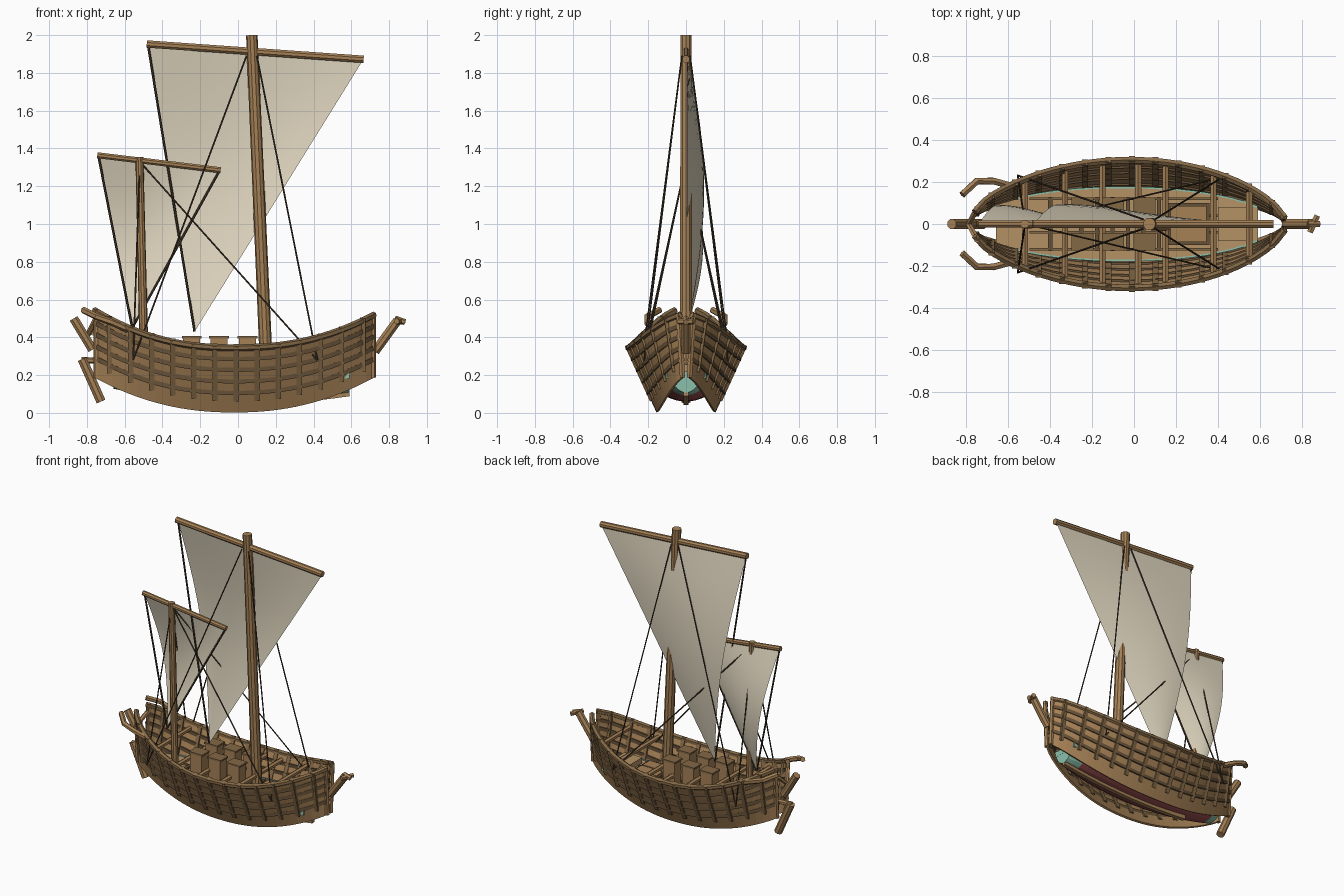
import bpy, bmesh
from math import sin, cos, pi
from mathutils import Vector, Matrix

cube = bpy.data.objects.get("Cube")
if cube:
    bpy.data.objects.remove(cube, do_unlink=True)


def material(name, rgb):
    m = bpy.data.materials.new(name)
    m.use_nodes = True
    m.diffuse_color = (*rgb, 1)
    m.node_tree.nodes["Principled BSDF"].inputs["Base Color"].default_value = (*rgb, 1)
    return m


WOOD = material("oak_wood", (0.38, 0.22, 0.093))
FRAME = material("frame_wood", (0.23, 0.14, 0.062))
DARK = material("dark_wood", (0.13, 0.08, 0.037))
DECK = material("deck_wood", (0.46, 0.285, 0.13))
CLOTH = material("sail_cloth", (0.74, 0.67, 0.52))
ROPE = material("dark_rope", (0.06, 0.042, 0.027))
RED = material("red_paint", (0.33, 0.08, 0.08))
TEAL = material("teal_paint", (0.26, 0.53, 0.41))


def finish(name, bm, *mats, smooth=False):
    bmesh.ops.recalc_face_normals(bm, faces=bm.faces[:])
    me = bpy.data.meshes.new(name)
    for f in bm.faces:
        f.smooth = smooth
    bm.to_mesh(me)
    bm.free()
    for m in mats:
        me.materials.append(m)
    ob = bpy.data.objects.new(name, me)
    bpy.context.scene.collection.objects.link(ob)
    return ob


def tubes(name, paths, r, mat, sides=8, tip=None):
    """Sweep a regular section along each path, joined in one object."""
    bm = bmesh.new()
    for path in paths:
        pts = [Vector(p) for p in path]
        rings = []
        for i, p in enumerate(pts):
            t = (pts[min(i + 1, len(pts) - 1)] - pts[max(i - 1, 0)]).normalized()
            up = Vector((0, 0, 1)) if abs(t.z) < 0.8 else Vector((1, 0, 0))
            a = t.cross(up).normalized()
            b = a.cross(t)
            k = i / (len(pts) - 1)
            rad = r + ((tip or r) - r) * k
            angles = [2 * pi * (j + 0.5) / sides for j in range(sides)]
            rings.append([bm.verts.new(p + rad * (a * cos(q) + b * sin(q))) for q in angles])
        for ra, rb in zip(rings, rings[1:]):
            for j in range(sides):
                n = (j + 1) % sides
                bm.faces.new((ra[j], ra[n], rb[n], rb[j]))
        bm.faces.new(rings[0])
        bm.faces.new(rings[-1])
    return finish(name, bm, mat)


def boxes(name, items, mat):
    bm = bmesh.new()
    for centre, size in items:
        bmesh.ops.create_cube(bm, size=1, matrix=Matrix.Translation(centre) @ Matrix.Diagonal((*size, 1)))
    return finish(name, bm, mat)


def grid_faces(bm, rows):
    for ra, rb in zip(rows, rows[1:]):
        for j in range(len(ra) - 1):
            bm.faces.new((ra[j], ra[j + 1], rb[j + 1], rb[j]))


# Outer planked sides: s = 0 at the rail, 1 at the lower edge
X0, X1 = -0.76, 0.72


def wall(x, s, side):
    t = (x + 0.02) / 0.75
    f = max(0, 1 - t * t) ** 0.65
    aft = 0.03 * max(0, -t) ** 4
    top = Vector((x, 0.305 * f + aft, 0.345 + (0.18 if x > 0 else 0.205) * abs(t) ** 2.3))
    low = Vector((x, 0.15 * f + aft, 0.005 + 0.19 * abs(t) ** 2.2))
    p = top.lerp(low, s)
    p.y *= side
    return p


def span(a, b, n):
    return [a + (b - a) * i / n for i in range(n + 1)]


xs = span(X0, X1, 32)
for side, tag in ((1, "left"), (-1, "right")):
    bm = bmesh.new()
    grid_faces(bm, [[bm.verts.new(wall(x, s, side)) for s in span(0, 1, 4)] for x in xs])
    ob = finish(tag + "_hull_side", bm, WOOD)
    mod = ob.modifiers.new("thickness", "SOLIDIFY")
    mod.thickness, mod.offset = 0.014, 0
    tubes(tag + "_strakes", [[wall(x, s, side) for x in xs] for s in (0.17, 0.34, 0.52, 0.7)], 0.017, DARK, 4)
    tubes(tag + "_rail", [[wall(x, 0, side) for x in xs]], 0.018, FRAME, 6)
    tubes(tag + "_ribs", [[wall(x, -0.04, side), wall(x, 0.42, side), wall(x, 0.82, side)]
                          for x in span(-0.68, 0.66, 12)], 0.02, FRAME, 4)
    tubes(tag + "_end_posts", [[wall(x, -0.03, side), wall(x, 1, side)] for x in (X0 + 0.01, X1 - 0.005)],
          0.016, WOOD, 6)
    tubes(tag + "_quarter_beam", [[(-0.82, side * 0.14, 0.545), (-0.75, side * 0.205, 0.51),
                                   (-0.67, side * 0.205, 0.48), (-0.58, side * 0.18, 0.44)]], 0.018, WOOD, 6)


# Inner painted hull with its deck
def inner_section(x):
    t = (x + 0.05) / 0.72
    w = 0.175 * max(0.01, 1 - t * t) ** 0.5
    rise = 0.06 if x > 0 else 0.095
    deck, low = 0.2 + 0.025 * t * t, 0.06 + rise * t * t
    return [Vector((x, w * cos(a), deck - (deck - low) * sin(a))) for a in span(0, pi, 12)]


bm = bmesh.new()
rows = [[bm.verts.new(p) for p in inner_section(x)] for x in span(-0.66, 0.59, 24)]
grid_faces(bm, rows)
for ra, rb in zip(rows, rows[1:]):
    bm.faces.new((ra[0], rb[0], rb[-1], ra[-1]))
bm.faces.new(rows[0])
bm.faces.new(rows[-1])
for f in bm.faces:
    c = f.calc_center_median()
    f.normal_update()
    if abs(f.normal.z) > 0.9 and c.z > 0.19:
        f.material_index = 2
    elif c.x > 0.51 or c.x < -0.61 or c.z > 0.165:
        f.material_index = 1
finish("inner_hull", bm, RED, TEAL, DECK)
keel_x = span(-0.42, 0.59, 14)
tubes("keel", [[(x, 0, 0.055 + 0.06 * ((x + 0.05) / 0.72) ** 2) for x in keel_x]], 0.02, WOOD, 4)
tubes("deck_edge", [[inner_section(x)[i] for x in span(-0.64, 0.59, 20)] for i in (0, -1)], 0.006, TEAL, 4)
boxes("bow_beam", [((0.577, 0, 0.198), (0.028, 0.214, 0.034))], TEAL)

# Deck fittings: planks, thwarts, chests and hatch
boxes("deck_seams", [((-0.05, y, 0.212), (0.9, 0.012, 0.012)) for y in (-0.12, -0.04, 0.04, 0.12)], FRAME)
boxes("deck_beams", [((x, 0, 0.212), (0.02, 0.26, 0.018)) for x in span(-0.4, 0.12, 7)], DARK)
tubes("thwarts", [[wall(x, 0.12, -1), wall(x, 0.12, 1)] for x in (-0.52, -0.33, -0.15, 0.02, 0.15, 0.38, 0.55)],
      0.017, WOOD, 6)
chests = [(x, y) for x in (-0.245, -0.1, 0.05) for y in (-0.085, 0.085)]
boxes("chests", [((x, y, 0.295), (0.09, 0.075, 0.2)) for x, y in chests], WOOD)
boxes("chest_lids", [((x, y, 0.4), (0.105, 0.085, 0.012)) for x, y in chests], FRAME)
boxes("hatch_frame", [((0.26, 0, 0.22), (0.2, 0.2, 0.04))], DARK)
boxes("hatch_cover", [((0.26, y, 0.242), (0.17, 0.08, 0.012)) for y in (-0.045, 0.045)], WOOD)
boxes("bow_platform", [((0.47, 0, 0.235), (0.14, 0.16, 0.04))], DECK)

# Stem, stern post and rudder
tubes("stem_post", [[(0.725, 0, 0.325), (0.845, 0, 0.49)]], 0.026, WOOD, 8)
tubes("stem_fork", [[(0.83, 0, 0.5), (0.885, 0, 0.48)], [(0.84, -0.04, 0.485), (0.875, 0.04, 0.485)]], 0.016, WOOD, 6)
tubes("stern_post", [[(-0.87, 0, 0.5), (-0.77, 0, 0.335)]], 0.026, WOOD, 8)
tubes("rudder", [[(-0.825, 0, 0.285), (-0.725, 0, 0.06)]], 0.027, WOOD, 8)
tubes("rudder_arm", [[(-0.83, 0, 0.28), (-0.7, 0, 0.275)]], 0.016, WOOD, 6)
tubes("stern_rail", [[(-0.75, -0.07, 0.5), (-0.79, 0, 0.42), (-0.75, 0.07, 0.5)]], 0.016, WOOD, 6)


# Rigs: mast, yard and a triangular sail bellied along its luff
def rig(name, foot, head, r, yard, yard_r, corners, belly):
    tubes(name + "_mast", [[foot, head]], r * 1.08, WOOD, 10, tip=r * 0.95)
    tubes(name + "_yard", [yard], yard_r, WOOD, 8)
    luff, leech, tack = (Vector((x, 0.006, z)) for x, z in corners)
    bm = bmesh.new()
    rows = []
    for v in span(0, 0.995, 18):
        a, b = luff.lerp(tack, v), leech.lerp(tack, v)
        row = []
        for u in span(0, 1, 12):
            p = a.lerp(b, u)
            p.y += belly * sin(pi * v) * cos(u * pi / 2)
            row.append(bm.verts.new(p))
        rows.append(row)
    grid_faces(bm, rows)
    finish(name + "_sail", bm, CLOTH, smooth=True)
    return luff, leech, tack


luff, leech, tack = rig("main", (0.152, 0, 0.2), (0.073, 0, 2.0), 0.032,
                        [(-0.483, 0, 1.953), (0.665, 0, 1.872)], 0.021,
                        [(-0.475, 1.94), (0.66, 1.865), (-0.23, 0.43)], 0.09)
luff2, leech2, tack2 = rig("aft", (-0.495, 0, 0.2), (-0.522, 0, 1.355), 0.022,
                           [(-0.745, 0, 1.364), (-0.092, 0, 1.285)], 0.017,
                           [(-0.737, 1.35), (-0.1, 1.278), (-0.56, 0.45)], 0.085)

# Ropes
tubes("sail_ropes", [[luff, tack], [luff2, tack2], [leech2, tack2]], 0.0065, ROPE, 6)
stays = []
for side in (-1, 1):
    for end, lead in (((-0.555, side * 0.232, 0.28), 0.045), ((0.42, side * 0.222, 0.28), 0.1)):
        stays += [[(lead, side * 0.022, 1.89), end], [(-0.52, 0, 1.33), end]]
tubes("stays", stays, 0.0045, ROPE, 6)
